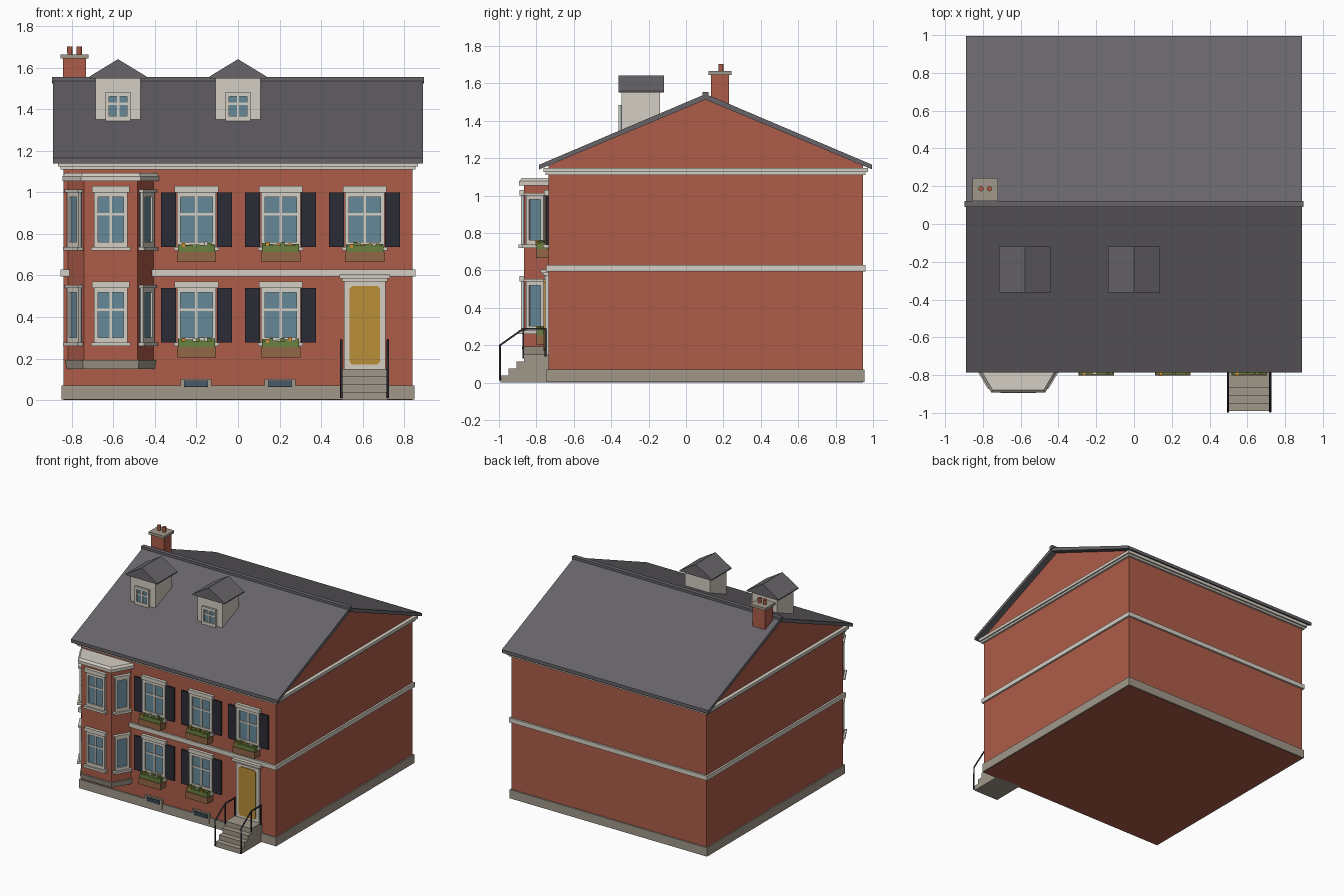
import bpy, bmesh, math, random
from mathutils import Matrix, Vector

old = bpy.data.objects.get("Cube")
if old:
    bpy.data.objects.remove(old, do_unlink=True)
random.seed(4)


def material(name, *srgb):
    col = [((c / 255 + 0.055) / 1.055) ** 2.4 for c in srgb] + [1]
    m = bpy.data.materials.new(name)
    m.use_nodes = True
    m.diffuse_color = col
    m.node_tree.nodes["Principled BSDF"].inputs["Base Color"].default_value = col
    return m


BRICK = material("red brick", 174, 92, 73)
TRIM = material("cream trim", 212, 206, 195)
STONE = material("grey stone", 160, 152, 138)
GLASS = material("blue glass", 102, 137, 153)
DARK = material("dark paint", 43, 43, 53)
GOLD = material("gold door", 184, 142, 57)
LEAF = material("green leaves", 106, 128, 62)
WOOD = material("planter wood", 146, 102, 70)
SLATE = material("roof slate", 104, 101, 106)
FLOWER = material("orange flower", 214, 140, 48)


def finish(name, bm, mats):
    bmesh.ops.recalc_face_normals(bm, faces=bm.faces)
    me = bpy.data.meshes.new(name)
    bm.to_mesh(me)
    bm.free()
    for m in mats:
        me.materials.append(m)
    ob = bpy.data.objects.new(name, me)
    bpy.context.collection.objects.link(ob)
    return ob


def boxes(name, items, place=Matrix()):
    """One object from boxes given as (material, x0, x1, y0, y1, z0, z1)."""
    bm, mats = bmesh.new(), []
    for mat, x0, x1, y0, y1, z0, z1 in items:
        if mat not in mats:
            mats.append(mat)
        size = Matrix.Diagonal((x1 - x0, y1 - y0, z1 - z0, 1))
        mid = Matrix.Translation(((x0 + x1) / 2, (y0 + y1) / 2, (z0 + z1) / 2))
        verts = bmesh.ops.create_cube(bm, size=1, matrix=place @ mid @ size)["verts"]
        for f in {f for v in verts for f in v.link_faces}:
            f.material_index = mats.index(mat)
    return finish(name, bm, mats)


def loft(name, mat, axis, ring0, lo, ring1, hi):
    """Solid between two outlines lying across the given axis."""
    def point(p, h):
        c = list(p)
        c.insert(axis, h)
        return c
    bm = bmesh.new()
    a = [bm.verts.new(point(p, lo)) for p in ring0]
    b = [bm.verts.new(point(p, hi)) for p in ring1]
    bm.faces.new(a)
    bm.faces.new(b)
    for i in range(len(a)):
        j = (i + 1) % len(a)
        bm.faces.new((a[i], a[j], b[j], b[i]))
    return finish(name, bm, [mat])


def prism(name, mat, axis, ring, lo, hi):
    return loft(name, mat, axis, ring, lo, ring, hi)


FRONT, BACK, RIDGE, HALF = -0.735, 0.945, 0.105, 0.84

# Walls with gables, and the bands that run round them
prism("walls", BRICK, 0, [(FRONT, 0), (BACK, 0), (BACK, 1.16), (RIDGE, 1.518), (FRONT, 1.16)], -HALF, HALF)
for name, mat, out, z0, z1 in [("plinth", STONE, 0.01, 0.002, 0.07), ("floor_band", TRIM, 0.014, 0.595, 0.63),
                               ("cornice_lower", TRIM, 0.016, 1.11, 1.125), ("cornice_upper", TRIM, 0.028, 1.125, 1.148)]:
    x, y0, y1 = HALF + out, FRONT - out, BACK + out
    boxes(name, [(mat, -x, x, y0, FRONT + 0.01, z0, z1), (mat, -x, x, BACK - 0.01, y1, z0, z1),
                 (mat, -x, 0.01 - HALF, y0, y1, z0, z1), (mat, HALF - 0.01, x, y0, y1, z0, z1)])

# Main roof
prism("main_roof", SLATE, 0, [(-0.785, 1.14), (RIDGE, 1.513), (0.995, 1.14), (0.995, 1.165),
                              (RIDGE, 1.543), (-0.785, 1.165)], -0.89, 0.89)
boxes("ridge_cap", [(SLATE, -0.897, 0.897, RIDGE - 0.016, RIDGE + 0.016, 1.525, 1.555)])


def window(name, x, y, z, w, h, glass_w, sill=True, turn=0, bars=True, head=0.03):
    """Window standing on a wall; its own -y points out of the wall."""
    items = [(GLASS, -w, w, -0.006, 0.01, 0, h),
             (TRIM, -w, -glass_w, -0.016, 0.01, 0, h), (TRIM, glass_w, w, -0.016, 0.01, 0, h),
             (TRIM, -glass_w, glass_w, -0.016, 0.01, 0, 0.024),
             (TRIM, -glass_w, glass_w, -0.016, 0.01, h - 0.022, h)]
    if bars:
        items += [(TRIM, -0.006, 0.006, -0.012, 0, 0, h),
                  (TRIM, -glass_w, glass_w, -0.012, 0, h * 0.6 - 0.006, h * 0.6 + 0.006)]
    if head:
        items.append((TRIM, -w - 0.01, w + 0.01, -0.024, 0.01, h, h + head))
    if sill:
        items.append((TRIM, -w - 0.014, w + 0.014, -0.03, 0.01, -0.018, 0))
    boxes(name, items, Matrix.Translation((x, y, z)) @ Matrix.Rotation(turn, 4, "Z"))


# Wall windows with shutters and planted boxes
for floor, z, centres in [("upper", 0.738, (-0.2, 0.205, 0.61)), ("lower", 0.278, (-0.2, 0.205))]:
    for i, x in enumerate(centres):
        tag = f"{floor}_{i + 1}"
        window("window_" + tag, x, FRONT, z, 0.095, 0.262, 0.076)
        slabs = []
        for s in (-1, 1):
            a, b = sorted((x + s * 0.099, x + s * 0.171))
            slabs.append((DARK, a, b, FRONT - 0.014, FRONT + 0.01, z - 0.002, z + 0.262))
        boxes("shutters_" + tag, slabs)
        boxes("planter_" + tag, [(WOOD, x - 0.095, x + 0.095, -0.803, FRONT + 0.01, z - 0.073, z - 0.024)])
        plants = [(LEAF, x - 0.09, x + 0.09, -0.798, FRONT - 0.006, z - 0.024, z + 0.006)]
        for k in range(10):
            px, top = x - 0.081 + k * 0.018, z + random.uniform(0.008, 0.022)
            py = random.uniform(-0.79, -0.765)
            plants.append((LEAF, px - 0.009, px + 0.009, py - 0.01, py + 0.012, z - 0.02, top))
            if k % 3 == 1:
                bloom = random.choice((FLOWER, TRIM, FLOWER))
                plants.append((bloom, px - 0.007, px + 0.007, py - 0.016, py + 0.002, top - 0.015, top + 0.004))
        boxes("plants_" + tag, plants)

# Bay window
BAY_X, BAY_HALF, FACE_HALF, BAY_Y = -0.613, 0.207, 0.13, -0.866


def bay(grow):
    w, f, y = BAY_HALF + grow, FACE_HALF + grow * 0.5, BAY_Y - grow
    return [(BAY_X - w, FRONT + 0.01), (BAY_X - w, FRONT), (BAY_X - f, y),
            (BAY_X + f, y), (BAY_X + w, FRONT), (BAY_X + w, FRONT + 0.01)]


prism("bay_walls", BRICK, 2, bay(0), 0.18, 1.055)
loft("bay_skirt", STONE, 2, bay(0.004), 0.15, bay(0.012), 0.192)
prism("bay_cap", TRIM, 2, bay(0.026), 1.055, 1.078)
loft("bay_cap_top", TRIM, 2, bay(0.026), 1.078, bay(0.012), 1.093)
slant = math.atan2(FRONT - BAY_Y, BAY_HALF - FACE_HALF)
side_x, side_y = (BAY_HALF + FACE_HALF) / 2, (FRONT + BAY_Y) / 2
for floor, z in (("upper", 0.738), ("lower", 0.278)):
    window(f"bay_front_window_{floor}", BAY_X, BAY_Y, z, 0.08, 0.262, 0.062)
    for s, side in ((-1, "right"), (1, "left")):
        window(f"bay_{side}_window_{floor}", BAY_X + s * side_x, side_y, z, 0.054, 0.262, 0.036,
               turn=s * slant, bars=False, head=0.015)

# Dormers
for i, x in enumerate((-0.578, 0.0)):
    boxes(f"dormer_walls_{i + 1}", [(TRIM, x - 0.108, x + 0.108, -0.345, -0.14, 1.345, 1.552)])
    prism(f"dormer_roof_{i + 1}", SLATE, 1, [(x - 0.138, 1.55), (x + 0.138, 1.55), (x + 0.138, 1.558),
                                             (x, 1.642), (x - 0.138, 1.558)], -0.362, -0.118)
    window(f"dormer_window_{i + 1}", x, -0.345, 1.345, 0.06, 0.138, 0.044, sill=False, head=0)

# Chimney with two pots
boxes("chimney_stack", [(BRICK, -0.843, -0.732, 0.133, 0.23, 1.42, 1.648)])
boxes("chimney_cap", [(STONE, -0.856, -0.72, 0.121, 0.243, 1.645, 1.665)])
for i, x in enumerate((-0.81, -0.765)):
    bm = bmesh.new()
    bmesh.ops.create_cone(bm, cap_ends=True, segments=12, radius1=0.012, radius2=0.014, depth=0.045,
                          matrix=Matrix.Translation((x, 0.187, 1.681)))
    finish(f"chimney_pot_{i + 1}", bm, [BRICK])

# Front door with surround and hood
DOOR = 0.61
boxes("door_frame", [(TRIM, DOOR - 0.1, DOOR + 0.1, FRONT - 0.02, FRONT + 0.01, 0.15, 0.572),
                     (TRIM, DOOR - 0.11, DOOR + 0.11, FRONT - 0.03, FRONT + 0.01, 0.572, 0.585),
                     (TRIM, DOOR - 0.122, DOOR + 0.122, FRONT - 0.042, FRONT + 0.01, 0.585, 0.605)])
corners = []
for sx, sz in ((-1, -1), (1, -1), (1, 1), (-1, 1)):
    pair = [(DOOR + sx * 0.073, 0.36 + sz * 0.176), (DOOR + sx * 0.06, 0.36 + sz * 0.19)]
    corners += pair if sx * sz > 0 else pair[::-1]
prism("door_panel", GOLD, 1, corners, FRONT - 0.026, FRONT - 0.01)

# Entrance steps
boxes("entrance_steps", [(STONE, DOOR - 0.11, DOOR + 0.11, -0.865 - 0.042 * k, FRONT + 0.01, 0,
                          0.15 - 0.037 * k) for k in range(4)])

# Handrails
for s, side in ((-1, "right"), (1, "left")):
    x = DOOR + s * 0.112
    cu = bpy.data.curves.new(f"handrail_{side}", "CURVE")
    cu.dimensions, cu.bevel_depth, cu.bevel_resolution = "3D", 0.006, 1
    cu.use_fill_caps = True
    paths = [[(-0.994, 0.01), (-0.994, 0.2), (-0.87, 0.288), (FRONT - 0.01, 0.288)],
             [(-0.87, 0.13), (-0.87, 0.288)], [(-0.752, 0.14), (-0.752, 0.288)]]
    for path in paths:
        sp = cu.splines.new("POLY")
        sp.points.add(len(path) - 1)
        for p, (y, z) in zip(sp.points, path):
            p.co = (x, y, z, 1)
    cu.materials.append(DARK)
    bpy.context.collection.objects.link(bpy.data.objects.new(cu.name, cu))

# Cellar vents in the plinth
for i, x in enumerate((-0.203, 0.203)):
    y = FRONT - 0.016
    vent = [(STONE, x - 0.075, x + 0.075, y, FRONT, 0.025, 0.102),
            (DARK, x - 0.058, x + 0.058, y - 0.003, FRONT, 0.062, 0.094)]
    vent += [(GLASS, x - 0.055, x + 0.055, y - 0.007, FRONT, z, z + 0.004) for z in (0.067, 0.076, 0.085)]
    boxes(f"cellar_vent_{i + 1}", vent)
